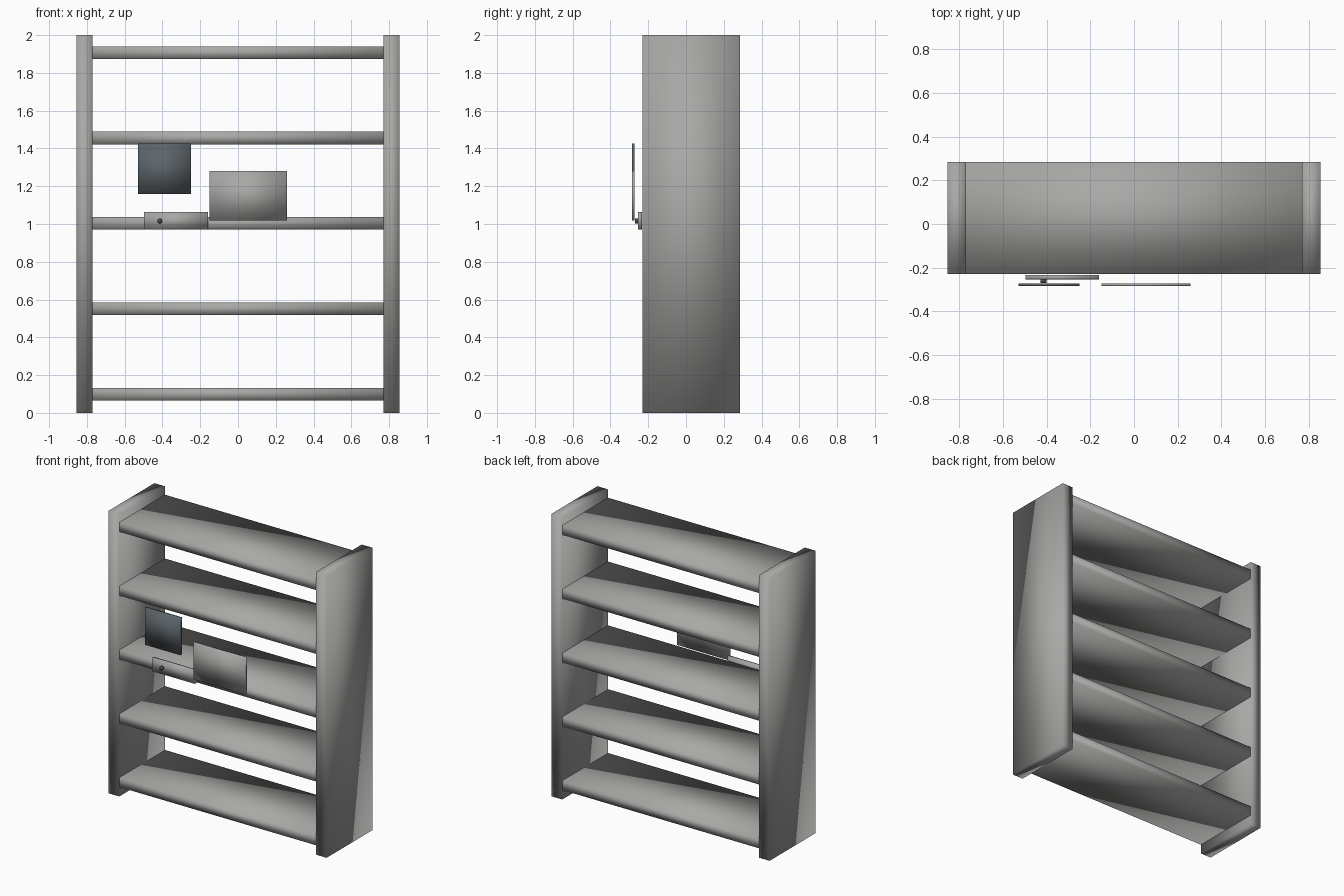
import bpy
import bmesh
from math import pi
from mathutils import Matrix, Vector

default = bpy.data.objects.get("Cube")
if default:
    bpy.data.objects.remove(default, do_unlink=True)


def material(name, colour):
    mat = bpy.data.materials.new(name)
    mat.use_nodes = True
    mat.diffuse_color = (*colour, 1)
    mat.node_tree.nodes["Principled BSDF"].inputs["Base Color"].default_value = (*colour, 1)
    return mat


grey = material("warm grey", (0.39, 0.39, 0.38))
slate = material("dark slate", (0.11, 0.13, 0.145))
charcoal = material("charcoal", (0.07, 0.07, 0.075))


def finish(name, bm, mat):
    mesh = bpy.data.meshes.new(name)
    for face in bm.faces:
        face.smooth = True
    bm.to_mesh(mesh)
    bm.free()
    mesh.materials.append(mat)
    obj = bpy.data.objects.new(name, mesh)
    bpy.context.collection.objects.link(obj)
    return obj


def box(name, x, y, z, mat):
    """Softly shaded box between the (low, high) limits on each axis."""
    low, high = (Vector(corner) for corner in zip(x, y, z))
    bm = bmesh.new()
    bmesh.ops.create_cube(bm, size=1)
    bmesh.ops.scale(bm, vec=high - low, verts=bm.verts)
    bmesh.ops.translate(bm, vec=(low + high) / 2, verts=bm.verts)
    return finish(name, bm, mat)


# Upright side panels
for side, sign in (("left", 1), ("right", -1)):
    box(f"{side}_side_panel", sorted((sign * 0.77, sign * 0.855)),
        (-0.229, 0.285), (0, 2), grey)

# Evenly spaced shelves, let into the sides
for i in range(5):
    bottom = 0.066 + i * 0.452
    box(f"shelf_{i + 1}", (-0.845, 0.845), (-0.228, 0.284),
        (bottom, bottom + 0.067), grey)

# Thin panels floating before the shelves
box("dark_panel", (-0.53, -0.25), (-0.285, -0.272), (1.16, 1.425), slate)
box("light_panel", (-0.15, 0.26), (-0.285, -0.272), (1.018, 1.28), grey)

# Small plate with its round knob
box("front_plate", (-0.498, -0.16), (-0.254, -0.234), (0.97, 1.064), grey)
bm = bmesh.new()
bmesh.ops.create_cone(bm, cap_ends=True, segments=16, radius1=0.013,
                      radius2=0.013, depth=0.018,
                      matrix=Matrix.Translation((-0.415, -0.262, 1.016))
                      @ Matrix.Rotation(pi / 2, 4, "X"))
finish("knob", bm, charcoal)
